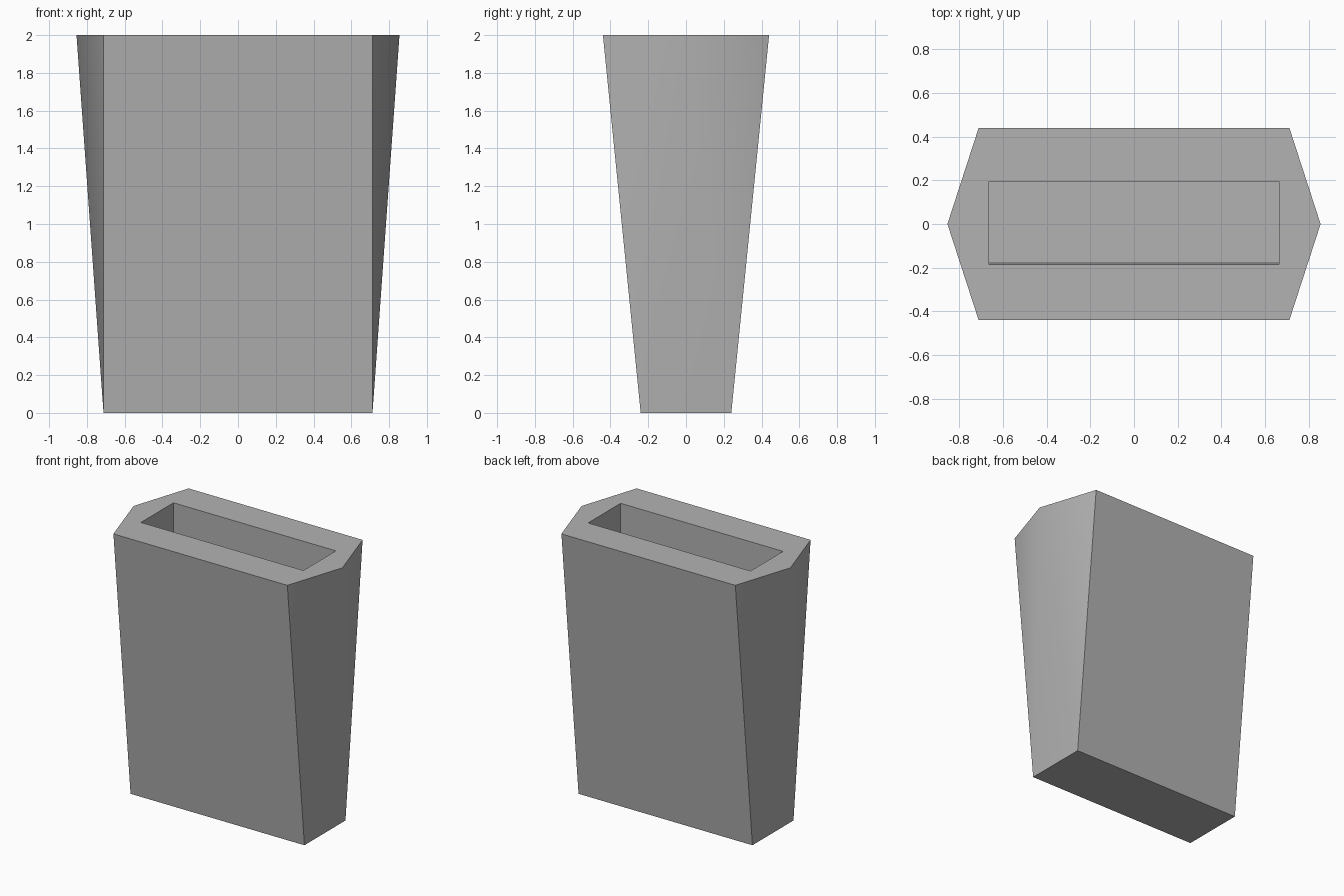
import bpy
import bmesh
import math

cube = bpy.data.objects.get("Cube")
if cube:
    bpy.data.objects.remove(cube, do_unlink=True)

# Single matte grey
grey = bpy.data.materials.new("matte_grey")
grey.use_nodes = True
colour = (0.45, 0.45, 0.45, 1)
grey.diffuse_color = colour
bsdf = grey.node_tree.nodes["Principled BSDF"]
bsdf.inputs["Base Color"].default_value = colour
bsdf.inputs["Roughness"].default_value = 0.8

HEIGHT, FLOOR = 2.0, 0.1
bm = bmesh.new()


def ring(points, z):
    return [bm.verts.new((x, y, z)) for x, y in points]


def rectangle(x, y0, y1):
    return [(-x, y0), (x, y0), (x, y1), (-x, y1)]


# Rectangular foot, six-sided rim and slightly leaning slot
foot = ring(rectangle(0.712, -0.24, 0.24), 0)
rim = ring(rectangle(0.712, -0.44, 0.44), HEIGHT)
right_tip, left_tip = ring([(0.855, 0), (-0.855, 0)], HEIGHT)
mouth = ring(rectangle(0.665, -0.185, 0.195), HEIGHT)
floor = ring(rectangle(0.665, -0.175, 0.205), FLOOR)

# Foot, slot floor and slot walls
bm.faces.new(foot[::-1])
bm.faces.new(floor)
for i in range(4):
    j = (i + 1) % 4
    bm.faces.new((mouth[j], mouth[i], floor[i], floor[j]))

# Broad front and back faces with their rim strips
for a, b in ((0, 1), (2, 3)):
    bm.faces.new((foot[a], foot[b], rim[b], rim[a]))
    bm.faces.new((rim[a], rim[b], mouth[b], mouth[a]))

# Flared ends: each foot edge fans up to a pointed tip
for a, b, tip in ((1, 2, right_tip), (3, 0, left_tip)):
    bm.faces.new((foot[a], tip, rim[a]))
    bm.faces.new((foot[a], foot[b], tip))
    bm.faces.new((foot[b], rim[b], tip))
    bm.faces.new((rim[a], tip, rim[b], mouth[b], mouth[a]))

bmesh.ops.recalc_face_normals(bm, faces=bm.faces[:])
mesh = bpy.data.meshes.new("slotted_holder")
bm.to_mesh(mesh)
bm.free()
mesh.materials.append(grey)
holder = bpy.data.objects.new("slotted_holder", mesh)
bpy.context.collection.objects.link(holder)

# Soft shading across the flared ends, crisp edges elsewhere
bpy.ops.object.select_all(action='DESELECT')
holder.select_set(True)
bpy.context.view_layer.objects.active = holder
bpy.ops.object.shade_smooth_by_angle(angle=math.radians(30))
